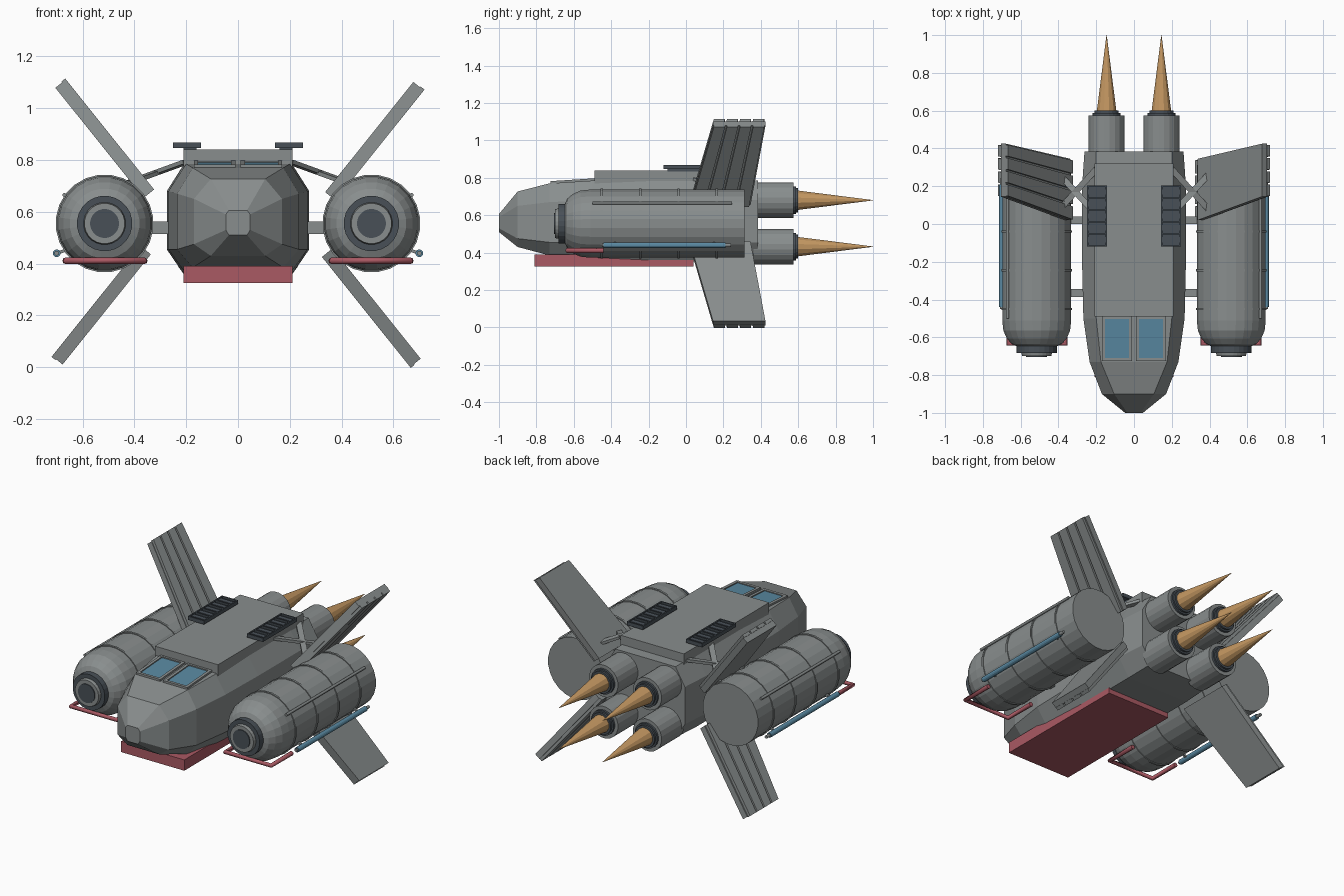
import bpy, bmesh, math
from mathutils import Vector, Matrix

if "Cube" in bpy.data.objects:
    bpy.data.objects.remove(bpy.data.objects["Cube"])


def material(name, rgb):
    m = bpy.data.materials.new(name)
    m.diffuse_color = (*rgb, 1)
    m.use_nodes = True
    m.node_tree.nodes["Principled BSDF"].inputs["Base Color"].default_value = m.diffuse_color
    return m


GREY = material("hull grey", (.25, .27, .27))
DARK = material("dark metal", (.065, .08, .095))
BLUE = material("blue", (.10, .25, .36))
RED = material("red", (.40, .10, .125))
FLAME = material("flame orange", (.55, .31, .12))


def add(name, bm, mat):
    bmesh.ops.recalc_face_normals(bm, faces=bm.faces)
    me = bpy.data.meshes.new(name)
    bm.to_mesh(me)
    bm.free()
    me.materials.append(mat)
    ob = bpy.data.objects.new(name, me)
    bpy.context.collection.objects.link(ob)
    return ob


def loft(name, rings, mat):
    """Skin a list of closed rings and cap both ends."""
    bm = bmesh.new()
    vs = [[bm.verts.new(p) for p in r] for r in rings]
    n = len(vs[0])
    for a, b in zip(vs, vs[1:]):
        for i in range(n):
            j = (i + 1) % n
            bm.faces.new((a[i], a[j], b[j], b[i]))
    bm.faces.new(vs[0])
    bm.faces.new(vs[-1])
    return add(name, bm, mat)


def lathe(name, x, z, profile, mat, n=24):
    """Turn (y, radius) pairs about an axis along y."""
    ang = [math.tau * (i + .5) / n for i in range(n)]
    return loft(name, [[(x + r * math.cos(a), y, z + r * math.sin(a)) for a in ang]
                       for y, r in profile], mat)


def beam(name, p, q, w, t, mat):
    """Box running from p to q, w wide and t thick."""
    p, q = Vector(p), Vector(q)
    d = q - p
    rot = d.to_track_quat('Y', 'Z').to_matrix().to_4x4()
    bm = bmesh.new()
    bmesh.ops.create_cube(bm, size=1, matrix=Matrix.Translation((p + q) / 2) @ rot
                          @ Matrix.Diagonal((w, d.length, t, 1)))
    return add(name, bm, mat)


def box(name, x0, x1, y0, y1, z0, z1, mat):
    x, z = (x0 + x1) / 2, (z0 + z1) / 2
    return beam(name, (x, y0, z), (x, y1, z), abs(x1 - x0), z1 - z0, mat)


def pipe(name, pts, r, mat):
    cu = bpy.data.curves.new(name, 'CURVE')
    cu.dimensions = '3D'
    cu.bevel_depth, cu.bevel_resolution, cu.use_fill_caps = r, 2, True
    sp = cu.splines.new('POLY')
    sp.points.add(len(pts) - 1)
    for pt, co in zip(sp.points, pts):
        pt.co = (*co, 1)
    cu.materials.append(mat)
    ob = bpy.data.objects.new(name, cu)
    bpy.context.collection.objects.link(ob)


# Fuselage: eight-sided sections (y, side, top half width, z top, upper, lower, bottom)
stations = [(-1, .047, .035, .606, .59, .53, .51),
            (-.9, .17, .105, .727, .65, .475, .43),
            (-.73, .235, .175, .77, .67, .455, .385),
            (-.5, .268, .2, .785, .68, .455, .36),
            (-.2, .275, .205, .79, .68, .455, .353),
            (.2, .275, .205, .79, .68, .455, .353),
            (.385, .262, .2, .785, .68, .455, .36)]
loft("fuselage", [[(t, y, zt), (w, y, zu), (w, y, zl), (t, y, zb),
                   (-t, y, zb), (-w, y, zl), (-w, y, zu), (-t, y, zt)]
                  for y, w, t, zt, zu, zl, zb in stations], GREY)
box("spine_block", -.21, .21, -.49, .32, .77, .84, GREY)
box("belly_pad", -.21, .21, -.81, .04, .325, .39, RED)

for s, side in ((-1, "left"), (1, "right")):
    # Cockpit window: glass with four frame bars, following the sloped top
    def at(x, y):
        return (s * x, y, .7775 + (y + .61) * .065)
    beam(f"{side}_window_glass", at(.09, -.715), at(.09, -.497), .14, .012, BLUE)
    for x in (.018, .162):
        beam(f"{side}_window_frame_side", at(x, -.725), at(x, -.487), .017, .024, GREY)
    for y in (-.717, -.495):
        beam(f"{side}_window_frame_end", at(.018, y), at(.162, y), .017, .024, GREY)

    # Roof vent with louvres
    box(f"{side}_vent_foot", s * .16, s * .21, -.1, .19, .835, .85, DARK)
    box(f"{side}_vent_base", s * .143, s * .25, -.12, .205, .846, .858, DARK)
    for x in (.147, .246):
        box(f"{side}_vent_rim", s * x - .004, s * x + .004, -.12, .205, .85, .868, DARK)
    for i in range(6):
        y = -.116 + i * .0634
        box(f"{side}_vent_louvre", s * .145, s * .248, y - .004, y + .004, .85, .868, DARK)
        if i < 5:
            box(f"{side}_vent_slat", s * .145, s * .248, y + .018, y + .046, .85, .863, DARK)

    # Engines and flames
    for z, lvl in ((.68, "upper"), (.432, "lower")):
        x = s * .145
        lathe(f"{side}_{lvl}_engine", x, z, [(.36, .096), (.575, .096)], GREY, 20)
        lathe(f"{side}_{lvl}_nozzle", x, z, [(.57, .075), (.588, .075), (.588, .065),
                                             (.6, .065)], DARK, 20)
        lathe(f"{side}_{lvl}_flame", x, z, [(.595, .054), (1, .0008)], FLAME, 12)

    # Side pod with domed front, intake rings and thin bands
    px, pz = s * .515, .555
    lathe(f"{side}_pod", px, pz, [(-.65, .10), (-.635, .135), (-.605, .16), (-.565, .178),
                                  (-.51, .184), (.313, .184)], GREY)
    lathe(f"{side}_intake_ring", px, pz, [(-.64, .107), (-.682, .107), (-.682, .08)], DARK)
    lathe(f"{side}_intake_lip", px, pz, [(-.67, .084), (-.7, .078), (-.7, .055)], GREY)
    lathe(f"{side}_intake_core", px, pz, [(-.69, .056), (-.705, .056)], DARK)
    for y in (-.45, -.245, -.04, .165):
        lathe(f"{side}_pod_band", px, pz, [(y - .006, .189), (y + .006, .189)], GREY)
    pipe(f"{side}_pod_rail", [(s * .67, -.5, .665), (s * .67, .245, .665)], .008, GREY)
    lathe(f"{side}_blue_rod", s * .7, .44, [(-.44, .015), (.21, .015)], BLUE, 12)
    lathe(f"{side}_rod_core", s * .7, .44, [(-.45, .009), (.24, .009)], GREY, 12)
    for y in (-.38, .15):
        beam(f"{side}_rod_bracket", (s * .64, y, .46), (s * .7, y, .44), .012, .012, GREY)
    pipe(f"{side}_red_bumper", [(s * .362, -.44, .411), (s * .362, -.635, .411),
                                (s * .665, -.635, .411), (s * .665, -.44, .411)], .013, RED)

    # Pylons and crossed struts joining pod to fuselage
    for y in (-.365, .02):
        box(f"{side}_pylon", s * .25, s * .36, y - .021, y + .021, .515, .563, GREY)
    for y0, y1 in ((.29, .05), (.05, .29)):
        beam(f"{side}_cross_strut", (s * .2, y0, .793), (s * .42, y1, .713), .032, .016, GREY)

    # Wings: plate with four slats on the clockwise face
    for up, lvl in ((1, "upper"), (-1, "lower")):
        d = Vector((s * .625, 0, up * .78))
        nrm = Vector((d.z, 0, -d.x))
        root = Vector((s * .691, 0, .556 + up * .534)) - d * .545

        def panel(name, f0, f1, s0, s1, n0, n1):
            """Plate between chord fractions f0..f1 and spans s0..s1."""
            def pt(f, sp, n):
                k = sp / .545
                le, te = .02 + .125 * k, .345 + .08 * k
                return root + d * sp + nrm * n + Vector((0, le + (te - le) * f, 0))
            loft(name, [[pt(f0, sp, n0), pt(f1, sp, n0), pt(f1, sp, n1), pt(f0, sp, n1)]
                        for sp in (s0, s1)], GREY)
        panel(f"{side}_{lvl}_wing", 0, 1, 0, .545, -.018, .018)
        for i in range(4):
            panel(f"{side}_{lvl}_wing_slat", i / 4 + .012, i / 4 + .225, 0, .549, .015, .034)
